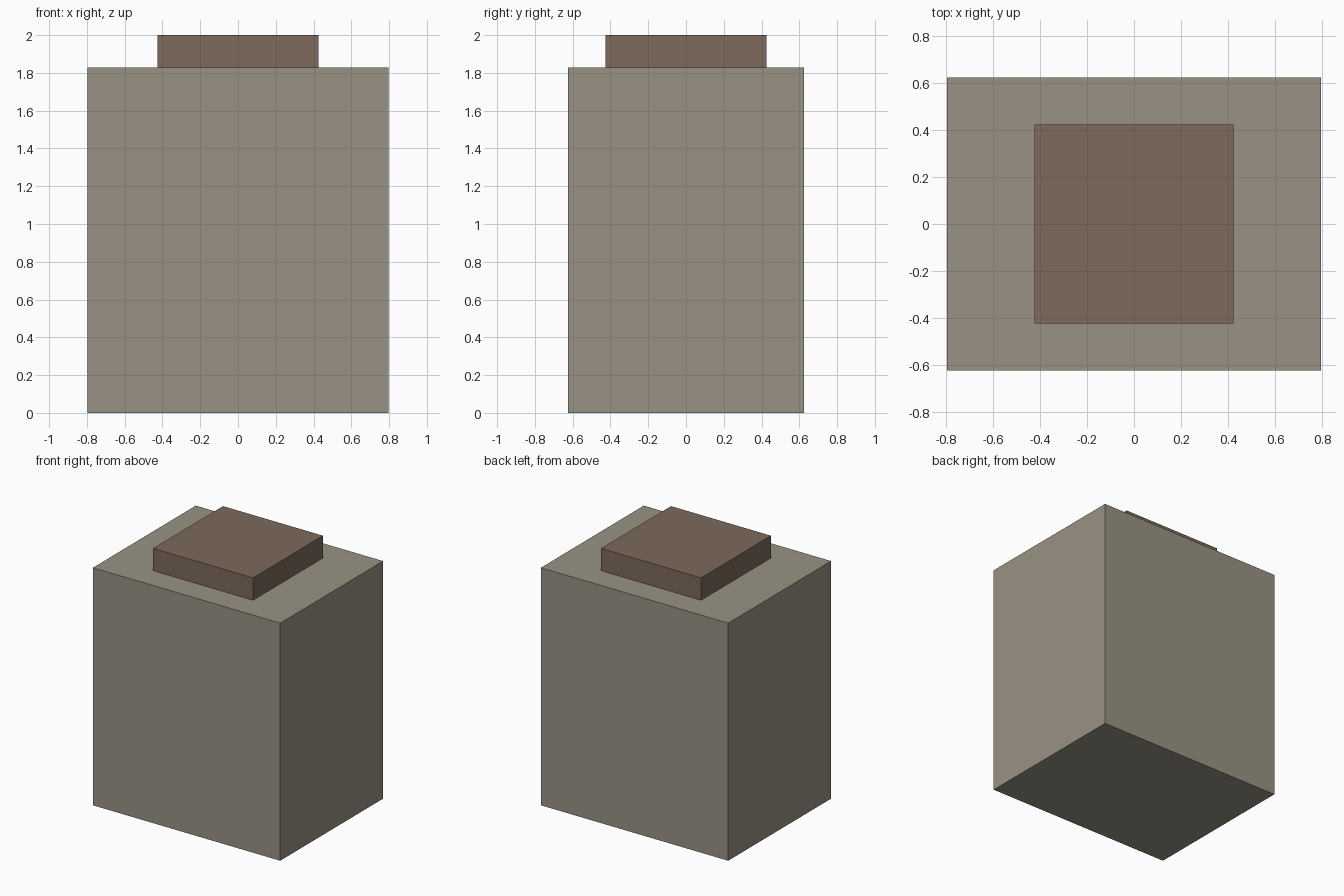
import bpy

if "Cube" in bpy.data.objects:
    bpy.data.objects.remove(bpy.data.objects["Cube"])


def box(name, size_x, size_y, z0, z1, color):
    """Flat-shaded box centred on the z axis, spanning z0 to z1."""
    bpy.ops.mesh.primitive_cube_add(size=1, location=(0, 0, (z0 + z1) / 2))
    obj = bpy.context.object
    obj.name = name
    obj.scale = (size_x, size_y, z1 - z0)
    bpy.ops.object.transform_apply(location=False, rotation=False, scale=True)
    mat = bpy.data.materials.new(name + "_material")
    mat.diffuse_color = (*color, 1)
    mat.use_nodes = True
    mat.node_tree.nodes["Principled BSDF"].inputs["Base Color"].default_value = mat.diffuse_color
    obj.data.materials.append(mat)
    return obj


# Tall stone-coloured body
box("body", 1.594, 1.25, 0, 1.828, (0.32, 0.29, 0.23))
# Square brown cap sitting on top
box("cap", 0.85, 0.85, 1.828, 2.0, (0.205, 0.144, 0.107))
